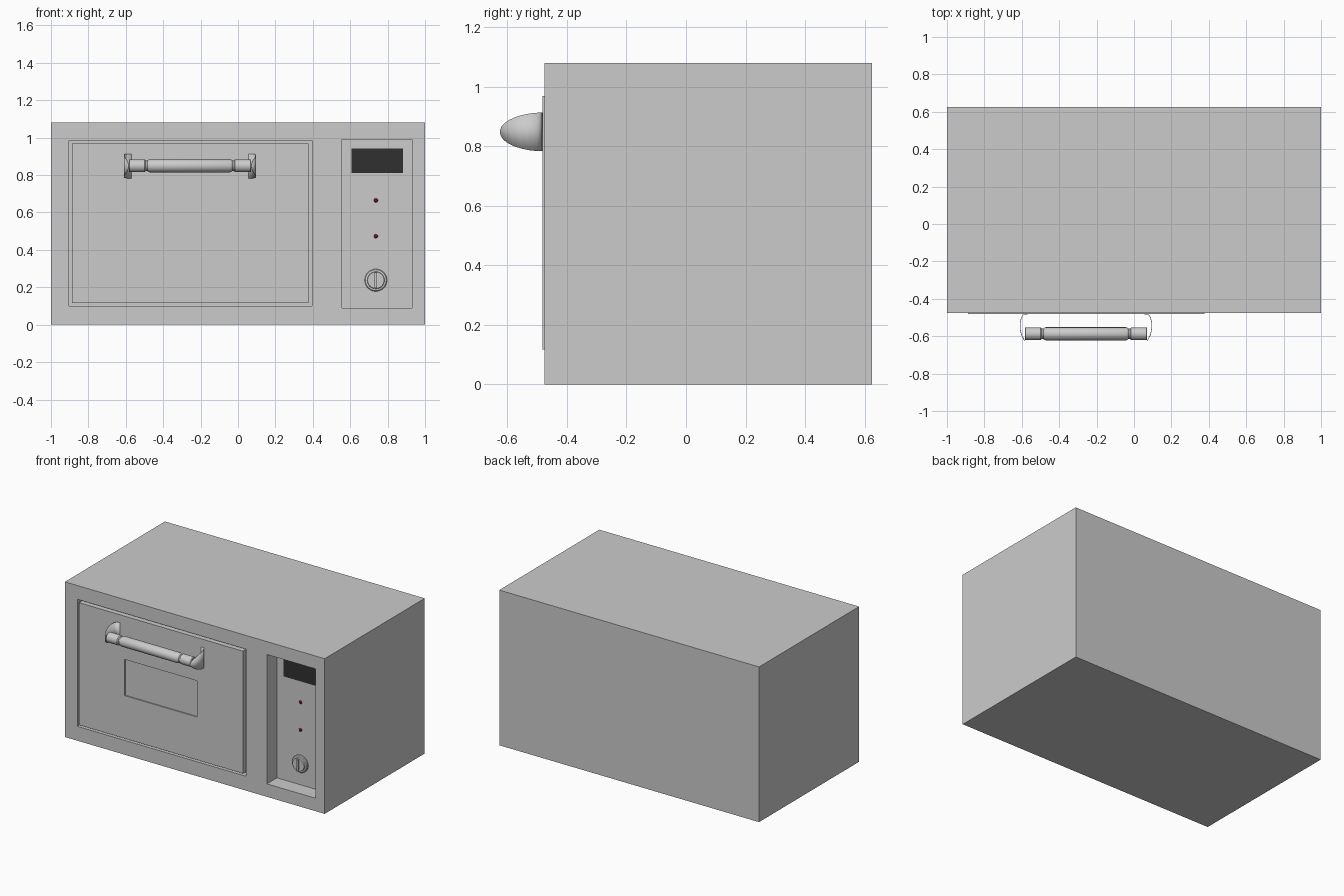
import bpy, bmesh, math
from mathutils import Matrix

if "Cube" in bpy.data.objects:
    bpy.data.objects.remove(bpy.data.objects["Cube"])

def finish(name, bm, color=None, smooth=False):
    bmesh.ops.recalc_face_normals(bm, faces=bm.faces)
    me = bpy.data.meshes.new(name)
    bm.to_mesh(me)
    bm.free()
    ob = bpy.data.objects.new(name, me)
    bpy.context.collection.objects.link(ob)
    if color:
        mat = bpy.data.materials.new(name + "_colour")
        mat.diffuse_color = (*color, 1)
        mat.use_nodes = True
        mat.node_tree.nodes["Principled BSDF"].inputs["Base Color"].default_value = mat.diffuse_color
        me.materials.append(mat)
    if smooth:
        bpy.ops.object.select_all(action='DESELECT')
        ob.select_set(True)
        bpy.context.view_layer.objects.active = ob
        bpy.ops.object.shade_smooth_by_angle(angle=math.radians(35))
    return ob

def box(name, x, y, z, color=None):
    bm = bmesh.new()
    bmesh.ops.create_cube(bm, size=1)
    for v in bm.verts:
        v.co = [lo + (c + 0.5) * (hi - lo) for c, (lo, hi) in zip(v.co, (x, y, z))]
    return finish(name, bm, color)

def lathe(name, profile, axis, origin, color=None, steps=32):
    """Revolve (radius, distance) points; axis is 'X' or 'Y' (towards the front)."""
    bm = bmesh.new()
    vs = [bm.verts.new((r, 0, d)) for r, d in profile]
    es = [bm.edges.new(p) for p in zip(vs, vs[1:])]
    bmesh.ops.spin(bm, geom=vs + es, cent=(0, 0, 0), axis=(0, 0, 1),
                   angle=math.tau, steps=steps)
    bmesh.ops.remove_doubles(bm, verts=bm.verts, dist=1e-5)
    rot = Matrix.Rotation(math.pi / 2, 4, 'Y' if axis == 'X' else 'X')
    bm.transform(Matrix.Translation(origin) @ rot)
    return finish(name, bm, color, True)

def cut(target, x, y, z):
    cutter = box("cutter", x, y, z)
    cutter.hide_render = True
    mod = target.modifiers.new("cut", 'BOOLEAN')
    mod.operation, mod.solver, mod.object = 'DIFFERENCE', 'EXACT', cutter
    bpy.context.view_layer.objects.active = target
    bpy.ops.object.modifier_apply(modifier="cut")
    bpy.data.objects.remove(cutter)

FRONT, DOOR, PANEL = -0.475, -0.482, -0.365

# Casing with the door rebate and the deep control recess
casing = box("casing", (-1, 1), (FRONT, 0.625), (0, 1.08))
cut(casing, (-0.904, 0.395), (-0.6, -0.435), (0.1, 0.984))
cut(casing, (0.556, 0.93), (-0.6, PANEL), (0.09, 0.99))

# Door with a shallow window
door = box("door", (-0.888, 0.376), (DOOR, -0.435), (0.117, 0.968))
cut(door, (-0.535, 0.02), (-0.6, DOOR + 0.01), (0.415, 0.667))
box("door_window", (-0.535, 0.02), (DOOR + 0.008, DOOR + 0.012), (0.415, 0.667), (0.95, 0.95, 0.95))

# Handle bar: two end grips and a middle grip joined by thin necks
half = [(0, -0.327), (0.031, -0.327), (0.034, -0.323), (0.034, -0.242), (0.031, -0.238),
        (0.027, -0.236), (0.027, -0.228), (0.031, -0.224), (0.035, -0.215)]
bar = half + [(r, -d) for r, d in reversed(half)]
lathe("handle_bar", bar, 'X', (-0.257, -0.587, 0.85))

# Handle brackets: thin curved rounded plates, mirrored about the bar centre
path = [(-0.57, -0.484), (-0.592, -0.485), (-0.602, -0.5), (-0.608, -0.525), (-0.609, -0.55),
        (-0.606, -0.575), (-0.6, -0.597), (-0.592, -0.611), (-0.588, -0.619), (-0.585, -0.6245)]
for name, side in (("left_bracket", 1), ("right_bracket", -1)):
    bm = bmesh.new()
    rows = []
    for x, y in path:
        h = 0.065 * math.sqrt(1 - ((-0.48 - y) / 0.145) ** 2)
        px = -0.257 + side * (x + 0.257)
        rows.append([bm.verts.new((px, y, 0.848 + s * h)) for s in (-1, 1)])
    for a, b in zip(rows, rows[1:]):
        bm.faces.new((a[0], b[0], b[1], a[1]))
    ob = finish(name, bm, smooth=True)
    mod = ob.modifiers.new("thickness", 'SOLIDIFY')
    mod.thickness, mod.offset = 0.003, 0

# Display and indicator lamps
box("display", (0.607, 0.882), (PANEL - 0.004, PANEL + 0.01), (0.812, 0.942), (0.03, 0.03, 0.03))
for name, z in (("upper_lamp", 0.665), ("lower_lamp", 0.473)):
    lathe(name, [(0.011, -0.005), (0.011, 0.003), (0.007, 0.008), (0, 0.01)], 'Y',
          (0.737, PANEL, z), (0.3, 0.01, 0.03), 16)

# Rotary knob with a raised grip
lathe("knob", [(0.06, -0.005), (0.06, 0.008), (0.056, 0.013), (0.046, 0.015), (0.044, 0.025), (0, 0.025)],
      'Y', (0.737, PANEL, 0.238))
box("knob_grip", (0.731, 0.743), (PANEL - 0.038, PANEL - 0.02), (0.197, 0.279))
